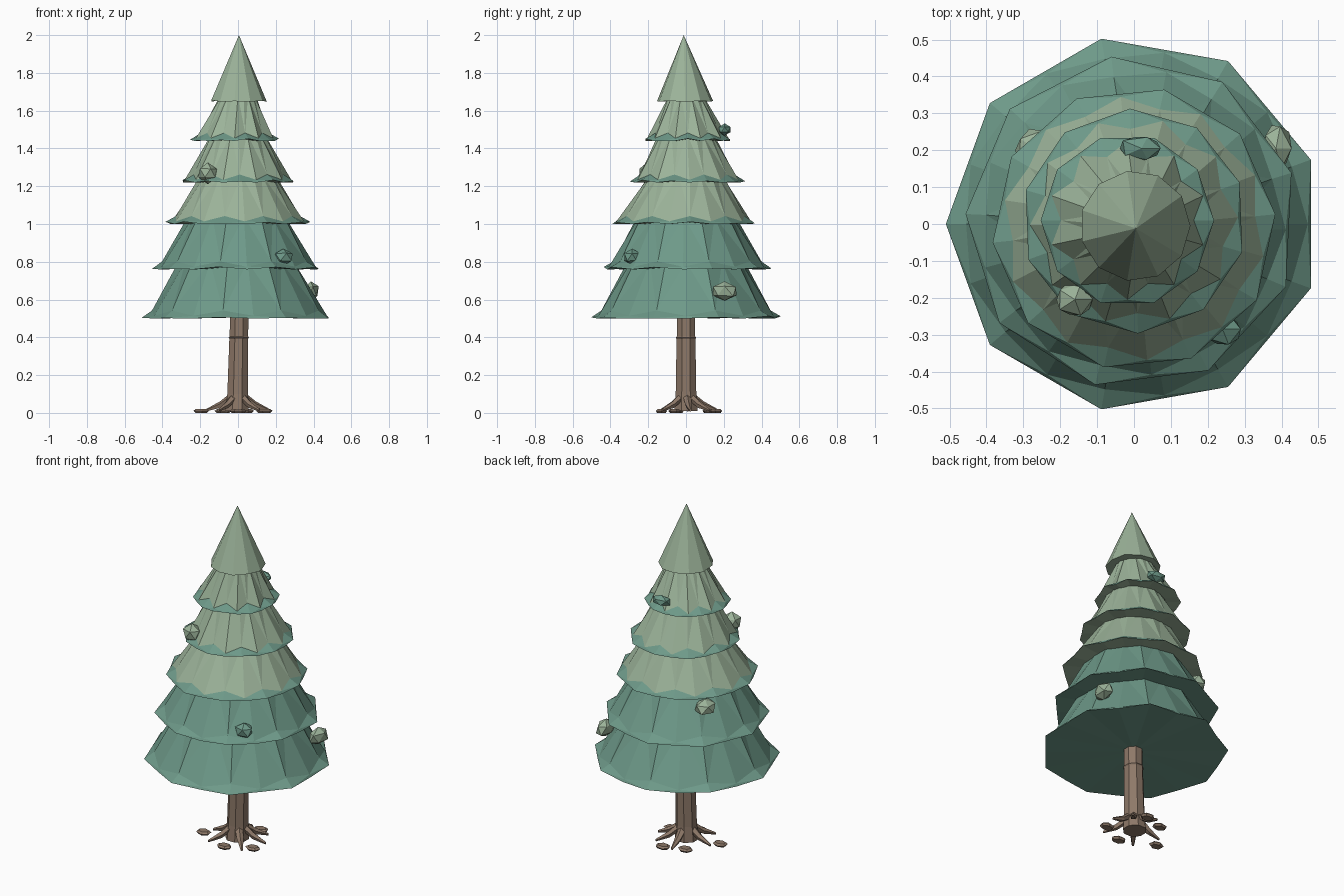
import bpy, bmesh, math, random
from mathutils import Vector, Matrix

if "Cube" in bpy.data.objects:
    bpy.data.objects.remove(bpy.data.objects["Cube"])

random.seed(4)


def material(name, rgb):
    m = bpy.data.materials.new(name)
    m.diffuse_color = (*rgb, 1)
    m.use_nodes = True
    m.node_tree.nodes["Principled BSDF"].inputs["Base Color"].default_value = m.diffuse_color
    return m


DEEP = material("deep_green", (0.155, 0.32, 0.25))
PALE = material("pale_green", (0.33, 0.45, 0.32))
BARK = material("bark_brown", (0.27, 0.19, 0.14))


def finish(bm, name, *mats):
    bmesh.ops.recalc_face_normals(bm, faces=bm.faces)
    me = bpy.data.meshes.new(name)
    bm.to_mesh(me)
    bm.free()
    for m in mats:
        me.materials.append(m)
    ob = bpy.data.objects.new(name, me)
    bpy.context.collection.objects.link(ob)
    return ob


def ring(bm, points):
    return [bm.verts.new(p) for p in points]


def bridge(bm, a, b, index=0):
    n = len(a)
    for i in range(n):
        j = (i + 1) % n
        f = bm.faces.new((a[i], a[j], b[j], b[i]))
        f.material_index = index


def tier(name, cx, cy, z, r, n, turn, top_r, top_z, wall):
    """Faceted skirt with a flared, scalloped rim in deep green."""
    bm = bmesh.new()
    rim, fold, crown = [], [], []
    chord = math.cos(math.pi / n)
    for i in range(2 * n):
        a = turn + math.pi * i / n
        corner = i % 2 == 0
        d = Vector((math.cos(a), math.sin(a), 0))
        c = Vector((cx, cy, 0))
        lift = random.uniform(0, 0.014) if corner else 0
        rim.append(c + d * r * (1 if corner else chord) + Vector((0, 0, z + lift)))
        fold_r = r - 0.055 if corner else r * chord - 0.008
        fold.append(c + d * fold_r + Vector((0, 0, z + (0.042 if corner else 0.014))))
        crown.append(d * top_r * (1 if corner else chord) + Vector((0, 0, top_z)))
    rim, fold, crown = ring(bm, rim), ring(bm, fold), ring(bm, crown)
    bridge(bm, rim, fold, 1)
    bridge(bm, fold, crown)
    bm.faces.new(crown)
    # underside fan
    hub = bm.verts.new((cx, cy, z + 0.005))
    for i in range(2 * n):
        bm.faces.new((hub, rim[(i + 1) % (2 * n)], rim[i]))
    bmesh.ops.triangulate(bm, faces=[f for f in bm.faces if len(f.verts) == 4])
    finish(bm, name, wall, DEEP)


# Foliage tiers: centre, base height, radius, sides, turn, top radius, top height
TIERS = [
    (0, 0, 0.50, 0.51, 9, math.pi, 0.315, 0.80, DEEP),
    (-0.005, 0.005, 0.76, 0.452, 9, 0.3, 0.265, 1.04, DEEP),
    (0, -0.012, 1.00, 0.385, 10, 0.1, 0.20, 1.26, PALE),
    (0, 0.008, 1.22, 0.305, 10, 0.35, 0.145, 1.48, PALE),
    (-0.018, 0.01, 1.44, 0.235, 10, 0.0, 0.095, 1.68, PALE),
]
for k, t in enumerate(TIERS):
    tier(f"foliage_tier_{k + 1}", *t)

# Pointed treetop
bm = bmesh.new()
base = ring(bm, [(0.15 * math.cos(a) + 0.003, 0.15 * math.sin(a) - 0.005,
                  1.65 + random.uniform(-0.004, 0.006))
                 for a in [2 * math.pi * i / 11 for i in range(11)]])
tip = bm.verts.new((0.005, -0.012, 2.0))
for i in range(11):
    bm.faces.new((base[i], base[(i + 1) % 11], tip))
bm.faces.new(base)
finish(bm, "treetop", PALE)

# Trunk: eight-sided, with a shallow ridge at mid height
bm = bmesh.new()
levels = [(-0.005, 0.01, 0.066), (-0.002, 0.10, 0.059), (0.004, 0.392, 0.054),
          (0.004, 0.398, 0.058), (0.005, 0.404, 0.053), (0.006, 0.53, 0.053)]
rings = [ring(bm, [(x + r * math.cos(a), r * math.sin(a), z)
                   for a in [math.pi / 8 + math.pi * i / 4 for i in range(8)]])
         for x, z, r in levels]
for lo, hi in zip(rings, rings[1:]):
    bridge(bm, lo, hi)
bm.faces.new(rings[0])
bm.faces.new(rings[-1])
finish(bm, "trunk", BARK)

# Roots: bent tapering prongs
for k, deg in enumerate((8, 48, 98, 177, 232, 312)):
    a = math.radians(deg)
    out, side = Vector((math.cos(a), math.sin(a), 0)), Vector((-math.sin(a), math.cos(a), 0))
    bm = bmesh.new()
    rows = []
    for d, z, w in ((0.035, 0.085, 0.024), (0.095, 0.042, 0.019), (0.168, 0.014, 0.007)):
        c = out * d
        rows.append(ring(bm, [c + side * w * math.cos(b) +
                              Vector((0, 0, max(0.004, z + w * math.sin(b))))
                              for b in [math.pi / 2 + math.tau * i / 5 for i in range(5)]]))
    bridge(bm, rows[0], rows[1])
    bridge(bm, rows[1], rows[2])
    bm.faces.new(rows[0])
    bm.faces.new(rows[2])
    finish(bm, f"root_{k + 1}", BARK)

# Bark chips lying around the base
for k, (x, y) in enumerate(((-0.195, -0.045), (0, -0.13), (0.14, -0.06), (0.04, 0.16), (-0.08, 0.12))):
    bm = bmesh.new()
    turn = random.uniform(0, 6)
    lo, mid, hi = [ring(bm, [(x + s * 0.045 * math.cos(a), y + s * 0.034 * math.sin(a), z)
                             for a in [turn + math.tau * i / 6 for i in range(6)]])
                   for s, z in ((0.75, 0), (1, 0.011), (0.7, 0.02))]
    bridge(bm, lo, mid)
    bridge(bm, mid, hi)
    bm.faces.new(lo)
    bm.faces.new(hi)
    finish(bm, f"bark_chip_{k + 1}", BARK)

# Small leafy clumps poking out of the tiers
CLUMPS = [
    ((-0.16, -0.205, 1.27), (0.062, 0.055, 0.055), PALE),
    ((0.24, -0.285, 0.825), (0.055, 0.045, 0.042), DEEP),
    ((0.385, 0.205, 0.645), (0.045, 0.078, 0.055), PALE),
    ((0.02, 0.205, 1.50), (0.068, 0.04, 0.034), DEEP),
    ((-0.265, 0.20, 0.94), (0.065, 0.065, 0.048), PALE),
]
for k, (pos, size, mat) in enumerate(CLUMPS):
    bm = bmesh.new()
    bmesh.ops.create_icosphere(bm, subdivisions=1, radius=1)
    for v in bm.verts:
        v.co *= random.uniform(0.85, 1.1)
    bmesh.ops.transform(bm, verts=bm.verts,
                        matrix=Matrix.Translation(pos) @ Matrix.Diagonal((*size, 1)))
    finish(bm, f"leaf_clump_{k + 1}", mat)
